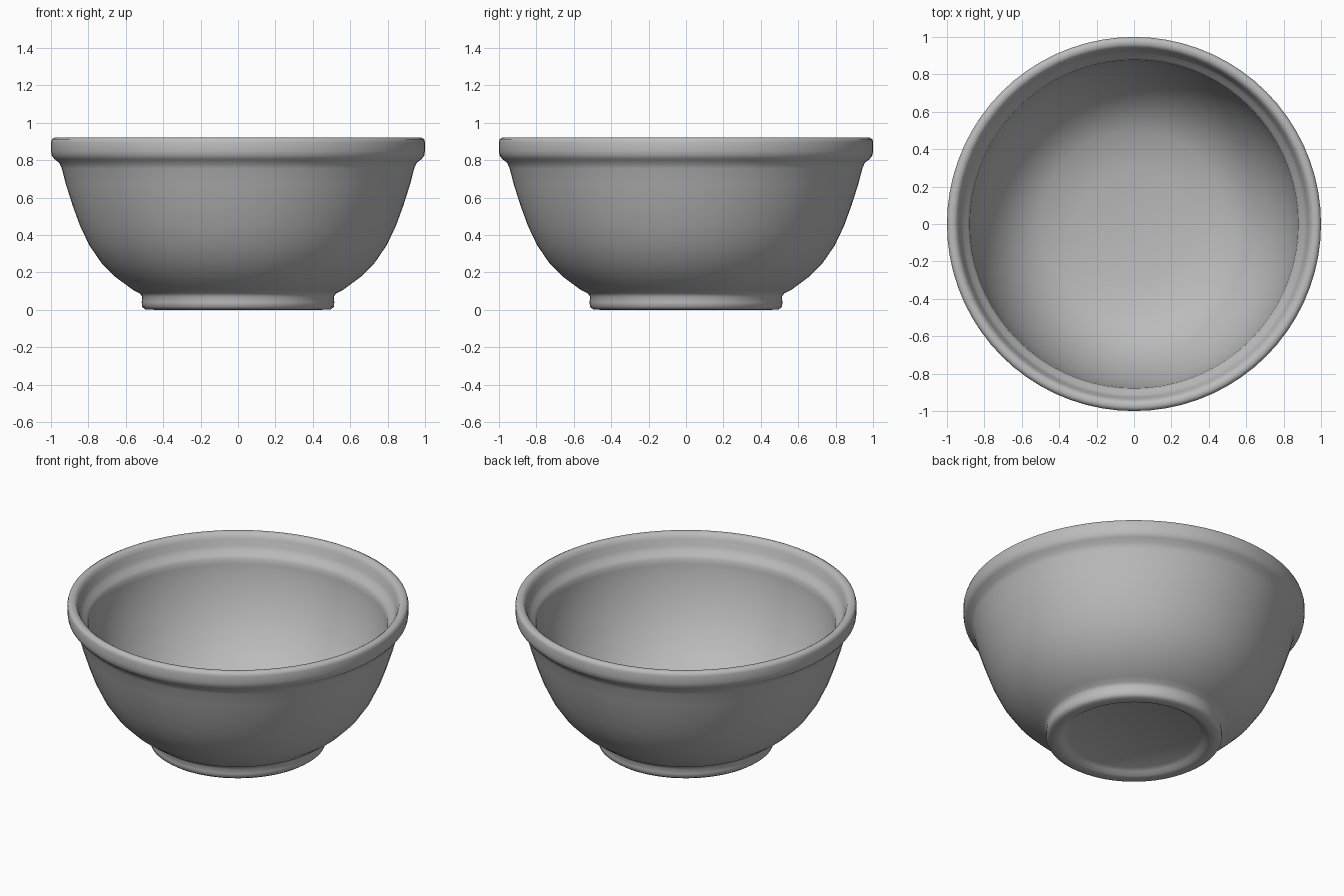
import bpy, bmesh, math

cube = bpy.data.objects.get("Cube")
if cube:
    bpy.data.objects.remove(cube, do_unlink=True)

# Plain grey glaze
glaze = bpy.data.materials.new("grey_glaze")
glaze.use_nodes = True
colour = (0.5, 0.5, 0.5, 1.0)
glaze.diffuse_color = colour
glaze.node_tree.nodes["Principled BSDF"].inputs["Base Color"].default_value = colour


def lathe(name, profile, segments=72):
    """Spin a closed (radius, z) profile around the z axis."""
    bm = bmesh.new()
    verts = [bm.verts.new((r, 0, z)) for r, z in profile]
    edges = [bm.edges.new(pair) for pair in zip(verts, verts[1:])]
    bmesh.ops.spin(bm, geom=verts + edges, cent=(0, 0, 0), axis=(0, 0, 1),
                   angle=math.tau, steps=segments, use_duplicate=False)
    bmesh.ops.remove_doubles(bm, verts=bm.verts, dist=0.0005)
    bmesh.ops.recalc_face_normals(bm, faces=bm.faces)
    mesh = bpy.data.meshes.new(name)
    bm.to_mesh(mesh)
    bm.free()
    obj = bpy.data.objects.new(name, mesh)
    bpy.context.collection.objects.link(obj)
    mesh.materials.append(glaze)
    bpy.ops.object.select_all(action="DESELECT")
    obj.select_set(True)
    bpy.context.view_layer.objects.active = obj
    bpy.ops.object.shade_smooth_by_angle(angle=math.radians(50))
    return obj


# Recessed underside and foot ring
foot = [(0, 0.035), (0.385, 0.035), (0.41, 0.022), (0.43, 0.006), (0.45, 0.0),
        (0.495, 0.002), (0.513, 0.015), (0.515, 0.04), (0.512, 0.07), (0.525, 0.088)]
# Rounded outer wall
wall = [(0.56, 0.105), (0.655, 0.175), (0.73, 0.25), (0.795, 0.345), (0.845, 0.45),
        (0.885, 0.56), (0.92, 0.67), (0.942, 0.755), (0.955, 0.785)]
# Thick rolled rim
rim = [(0.982, 0.806), (0.996, 0.825), (1.0, 0.85), (1.0, 0.895), (0.995, 0.912),
       (0.98, 0.92), (0.96, 0.918), (0.946, 0.908), (0.936, 0.885)]
# Inner ledge under the rim, then the hollow
hollow = [(0.925, 0.845), (0.912, 0.818), (0.89, 0.80), (0.878, 0.78), (0.875, 0.75),
          (0.868, 0.69), (0.835, 0.57), (0.785, 0.45), (0.715, 0.335), (0.62, 0.235),
          (0.5, 0.165), (0.3, 0.125), (0, 0.115)]

lathe("bowl", foot + wall + rim + hollow)
